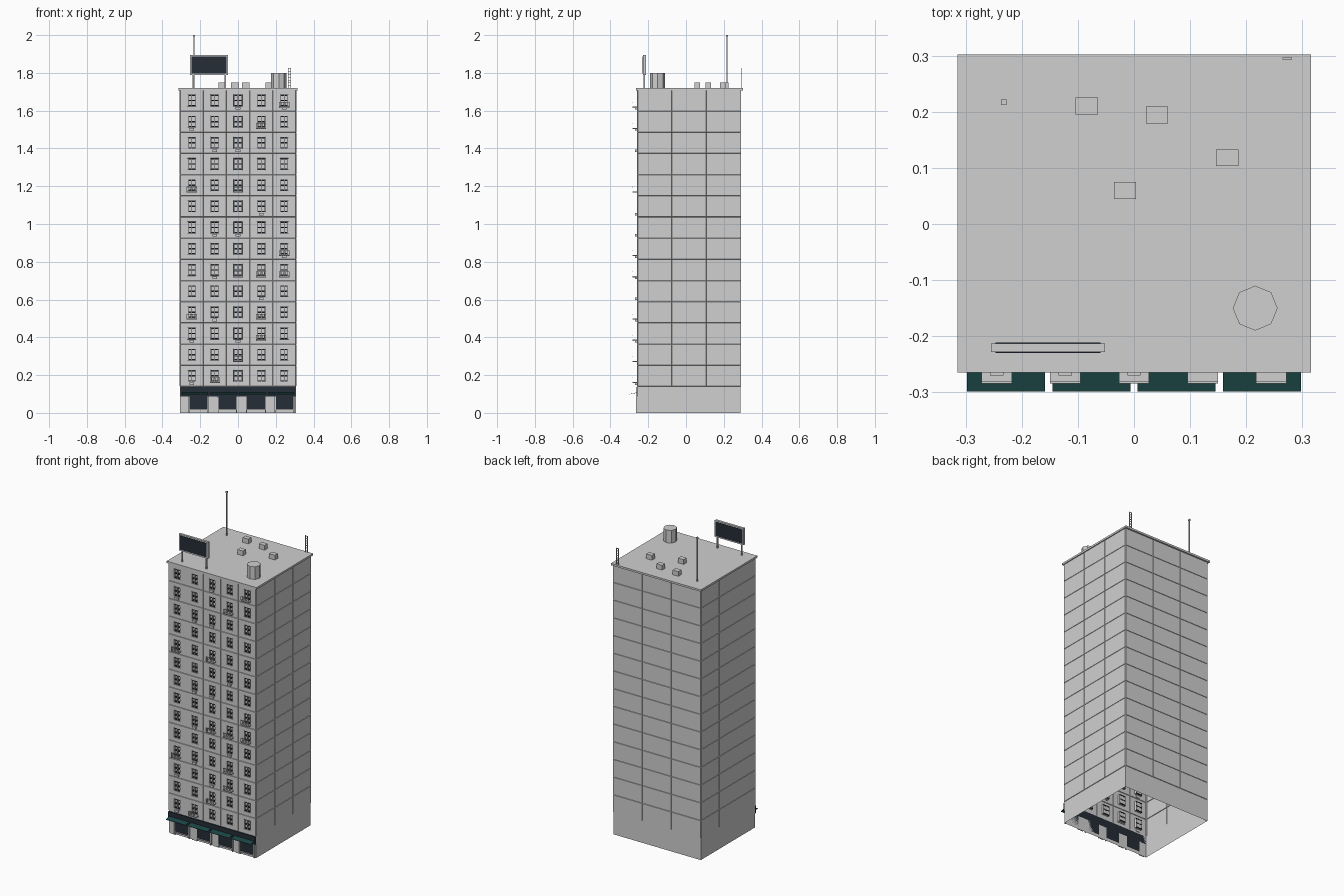
import bpy
import bmesh
from math import pi
from mathutils import Matrix, Vector

if "Cube" in bpy.data.objects:
    bpy.data.objects.remove(bpy.data.objects["Cube"])


def material(name, r, g, b):
    m = bpy.data.materials.new(name)
    m.use_nodes = True
    m.diffuse_color = (r, g, b, 1)
    m.node_tree.nodes["Principled BSDF"].inputs["Base Color"].default_value = (r, g, b, 1)
    return m


CONCRETE = material("pale concrete", 0.63, 0.63, 0.63)
NAVY = material("dark navy glass", 0.018, 0.026, 0.037)
TEAL = material("dark teal canvas", 0.012, 0.062, 0.062)

HALF_W, FRONT, BACK = 0.306, -0.256, 0.289
BASE, TOP, FLOORS = 0.14, 1.72, 14
STOREY = (TOP - 0.01 - BASE) / FLOORS
MID_Y, DEPTH = (FRONT + BACK) / 2, BACK - FRONT


def finish(name, bm, mat):
    mesh = bpy.data.meshes.new(name)
    bm.to_mesh(mesh)
    bm.free()
    mesh.materials.append(mat)
    obj = bpy.data.objects.new(name, mesh)
    bpy.context.collection.objects.link(obj)
    return obj


def boxes(name, mat, spans):
    """Joined boxes, each given as x, y and z ranges."""
    bm = bmesh.new()
    for span in spans:
        centre = Vector([(a + b) / 2 for a, b in span])
        size = [b - a for a, b in span]
        bmesh.ops.create_cube(bm, size=1, matrix=Matrix.Translation(centre) @ Matrix.Diagonal((*size, 1)))
    return finish(name, bm, mat)


def around(c, size):
    return (c - size / 2, c + size / 2)


def wall(name, width, columns, angle, place, windows=False):
    """Wall of raised panels over a plain ground storey, facing -y before turning."""
    bm = bmesh.new()
    levels = [0] + [BASE + i * STOREY for i in range(FLOORS + 1)]
    grid = [[bm.verts.new((width * (c / columns - 0.5), 0, z)) for c in range(columns + 1)]
            for z in levels]
    panels = []
    for r in range(FLOORS + 1):
        for c in range(columns):
            f = bm.faces.new((grid[r][c], grid[r][c + 1], grid[r + 1][c + 1], grid[r + 1][c]))
            if r:
                panels.append(f)
    bm.normal_update()
    bmesh.ops.inset_individual(bm, faces=panels, thickness=0.002, depth=0.003)
    if windows:
        bmesh.ops.inset_individual(bm, faces=panels, thickness=0.03)
        for f in panels:
            c = f.calc_center_median()
            for v in f.verts:
                v.co.x = c.x + (WIN_W / 2 if v.co.x > c.x else -WIN_W / 2)
                v.co.z = c.z + (WIN_H / 2 if v.co.z > c.z else -WIN_H / 2)
        bm.normal_update()
        bmesh.ops.inset_individual(bm, faces=panels, thickness=0.001, depth=-0.012)
    bm.transform(Matrix.Translation(place) @ Matrix.Rotation(angle, 4, "Z"))
    return finish(name, bm, CONCRETE)


# Hollow tower shell
WIN_W, WIN_H = 0.046, 0.062
wall("front_wall", HALF_W * 2, 5, 0, (0, FRONT, 0), windows=True)
wall("left_wall", DEPTH, 3, pi / 2, (HALF_W, MID_Y, 0))
wall("back_wall", HALF_W * 2, 3, pi, (0, BACK, 0))
wall("right_wall", DEPTH, 3, -pi / 2, (-HALF_W, MID_Y, 0))
boxes("roof_slab", CONCRETE, [((-0.315, 0.315), (-0.265, 0.302), (TOP - 0.012, TOP))])


def column_x(c):
    return (c - 2) * HALF_W * 2 / 5


def window_z(k):
    return BASE + (k + 0.5) * STOREY


# Window bars and mullions inside each recess
bars, mullions = [], []
for k in range(FLOORS):
    for c in range(5):
        x, z = column_x(c), window_z(k)
        for dz in (-0.027, 0, 0.027):
            bars.append((around(x, 0.043), (FRONT, FRONT + 0.01), around(z + dz, 0.007)))
        for dx in (-0.02, 0, 0.02):
            mullions.append((around(x + dx, 0.003), (FRONT - 0.002, FRONT + 0.01), around(z, 0.058)))
boxes("window_glass_bars", NAVY, bars)
boxes("window_mullions", CONCRETE, mullions)

# Balconies: slab with an open railing
balconies = [(4, 13), (3, 12), (0, 9), (2, 9), (4, 6), (2, 5), (3, 5), (4, 5),
             (0, 3), (3, 3), (3, 2), (2, 1), (1, 0)]
slabs, rails = [], []
for c, k in balconies:
    x, z = column_x(c), window_z(k) - 0.035
    slabs.append((around(x, 0.054), (-0.283, FRONT), (z - 0.004, z + 0.002)))
    rails.append((around(x, 0.054), (-0.284, -0.281), (z + 0.024, z + 0.027)))
    for i in range(6):
        rails.append((around(x + (i - 2.5) * 0.0104, 0.002), (-0.284, -0.282), (z, z + 0.025)))
boxes("balcony_slabs", CONCRETE, slabs)
boxes("balcony_railings", CONCRETE, rails)

# Air conditioner boxes under some windows
coolers = [(2, 13), (4, 13), (0, 12), (1, 11), (2, 11), (3, 8), (1, 7), (2, 7), (4, 6),
           (1, 5), (3, 4), (1, 3), (0, 2), (2, 2), (0, 0)]
boxes("air_conditioners", CONCRETE,
      [(around(column_x(c), 0.024), (-0.27, FRONT), around(window_z(k) - 0.041, 0.014))
       for c, k in coolers])

# Shop fronts: fascia, display windows, doors and awnings
boxes("shop_fascia", NAVY, [((-0.305, 0.305), (-0.263, FRONT), (0.086, 0.136))])
displays, frames, doors = [], [], []
awning = bmesh.new()
for i in range(4):
    x = (i - 1.5) * 0.152
    displays.append((around(x + 0.019, 0.094), (-0.26, FRONT), (0.02, 0.088)))
    doors.append((around(x - 0.05, 0.027), (-0.262, FRONT), (0.0, 0.08)))
    for s in (-1, 1):
        frames.append((around(x + 0.019 + s * 0.05, 0.006), (-0.264, FRONT), (0, 0.088)))
    frames.append((around(x + 0.019, 0.1), (-0.264, FRONT), (0.014, 0.02)))
    tilt = Matrix.Translation((x, -0.279, 0.103)) @ Matrix.Rotation(0.2, 4, "X")
    bmesh.ops.create_cube(awning, size=1, matrix=tilt @ Matrix.Diagonal((0.139, 0.04, 0.002, 1)))
boxes("display_windows", NAVY, displays)
boxes("display_frames", CONCRETE, frames)
boxes("shop_doors", CONCRETE, doors)
finish("shop_awnings", awning, TEAL)

# Rooftop billboard with dark panels on both sides
left, right, low, high = -0.255, -0.052, 1.79, 1.895
boxes("billboard_frame", CONCRETE, [((left, right), (-0.228, -0.213), (low, high))])
boxes("billboard_panels", NAVY,
      [((left + 0.008, right - 0.008), ys, (low + 0.008, high - 0.008))
       for ys in ((-0.23, -0.227), (-0.214, -0.211))])
boxes("billboard_posts", CONCRETE,
      [(around(x, 0.008), around(-0.22, 0.008), (TOP, low)) for x in (-0.237, -0.067)])

# Water tank
tank = bmesh.new()
bmesh.ops.create_cone(tank, cap_ends=True, segments=8, radius1=0.04, radius2=0.04, depth=0.08,
                      matrix=Matrix.Translation((0.216, -0.15, TOP + 0.04)))
finish("water_tank", tank, CONCRETE)

# Roof vents, antenna and ladder
vents = [(-0.084, 0.21), (0.041, 0.194), (0.166, 0.118), (-0.016, 0.06)]
boxes("roof_vents", CONCRETE,
      [(around(x, 0.04), around(y, 0.03), (TOP, TOP + 0.03)) for x, y in vents])
ax, ay = -0.232, 0.217
boxes("antenna", CONCRETE, [(around(ax, 0.006), around(ay, 0.006), (TOP, 1.99)),
                            (around(ax, 0.01), around(ay, 0.01), (1.99, 2.0))])
ladder = [(around(x, 0.003), around(0.295, 0.004), (TOP, 1.825)) for x in (0.266, 0.28)]
ladder += [(around(0.273, 0.014), around(0.295, 0.003), around(TOP + 0.012 + i * 0.015, 0.003))
           for i in range(7)]
boxes("roof_ladder", CONCRETE, ladder)
